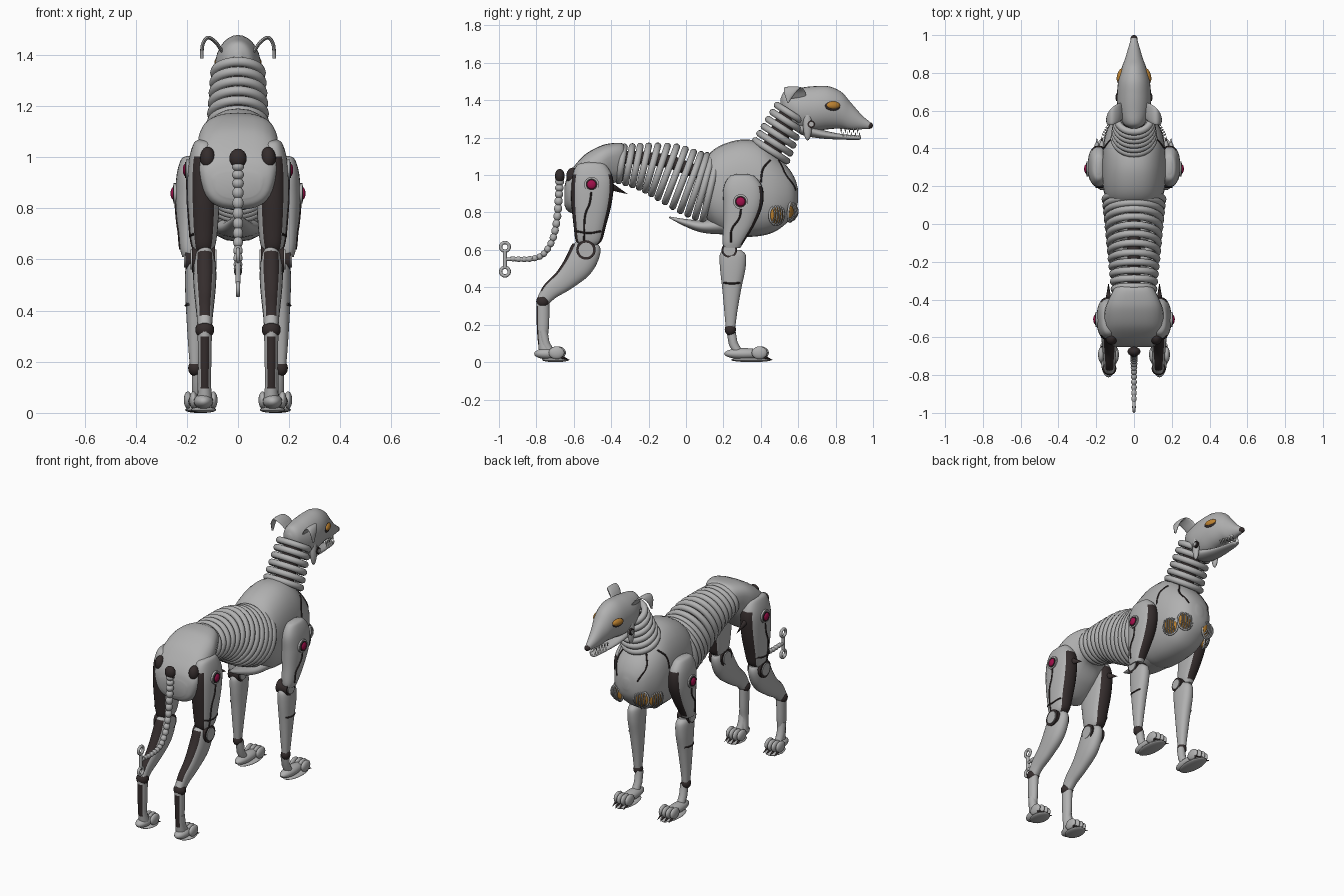
import bpy, bmesh, math
from mathutils import Vector, Matrix

if "Cube" in bpy.data.objects:
    bpy.data.objects.remove(bpy.data.objects["Cube"])


def material(name, colour):
    mat = bpy.data.materials.new(name)
    mat.use_nodes = True
    mat.diffuse_color = (*colour, 1)
    mat.node_tree.nodes["Principled BSDF"].inputs["Base Color"].default_value = (*colour, 1)
    return mat


MATERIALS = [material("grey metal", (0.44, 0.44, 0.44)),
             material("dark brown", (0.035, 0.026, 0.026)),
             material("amber", (0.5, 0.22, 0.03)),
             material("crimson", (0.36, 0.005, 0.07)),
             material("tooth white", (0.8, 0.8, 0.77))]
GREY, DARK, AMBER, RED, WHITE = range(5)
X, Y, Z = Vector((1, 0, 0)), Vector((0, 1, 0)), Vector((0, 0, 1))


def finish(name, bm, mirror=False):
    bmesh.ops.recalc_face_normals(bm, faces=bm.faces)
    for face in bm.faces:
        face.smooth = True
    mesh = bpy.data.meshes.new(name)
    bm.to_mesh(mesh)
    bm.free()
    mesh.set_sharp_from_angle(angle=math.radians(45))
    for mat in MATERIALS:
        mesh.materials.append(mat)
    obj = bpy.data.objects.new(name, mesh)
    bpy.context.collection.objects.link(obj)
    if mirror:
        obj.modifiers.new("Mirror", 'MIRROR').use_mirror_merge = False
    return obj


def spline(rows, steps=6):
    """Catmull-Rom curve through rows of any width."""
    p = [Vector(r) for r in rows]
    p = [2 * p[0] - p[1]] + p + [2 * p[-1] - p[-2]]
    out = []
    for a, b, c, d in zip(p, p[1:], p[2:], p[3:]):
        for k in range(steps):
            t = k / steps
            out.append(b + (c - a) * (t / 2) + (a * 2 - b * 5 + c * 4 - d) * (t * t / 2)
                       + (b * 3 - a - c * 3 + d) * (t ** 3 / 2))
    return out + [p[-2]]


def skin(bm, rings, closed=False, rule=None):
    """Join vertex rings with quads; rule(t, angle) gives the material."""
    rings = [[bm.verts.new(co) for co in ring] for ring in rings]
    n = len(rings[0])
    pairs = list(zip(rings, rings[1:])) + ([(rings[-1], rings[0])] if closed else [])
    for i, (a, b) in enumerate(pairs):
        for j in range(n):
            face = bm.faces.new((a[j], a[j - 1], b[j - 1], b[j]))
            if rule:
                face.material_index = rule(i / len(pairs), math.tau * (j - 0.5) / n)
    if not closed:
        bm.faces.new(rings[0])
        bm.faces.new(rings[-1])


def power(v, e):
    return math.copysign(abs(v) ** (2 / e), v)


def loft(name, rows, x=0, axis=None, side=X, e=2, taper=0, rule=None, mirror=False, n=28):
    """Rows are (y, z, half width, half depth) at sideways position x."""
    pts = spline(rows)
    centres = [Vector((x, p[0], p[1])) for p in pts]
    rings = []
    for i, (c, p) in enumerate(zip(centres, pts)):
        tangent = axis or centres[min(i + 1, len(pts) - 1)] - centres[max(i - 1, 0)]
        up = side.cross(tangent).normalized()
        ring = []
        for j in range(n):
            u, v = power(math.cos(math.tau * j / n), e), power(math.sin(math.tau * j / n), e)
            ring.append(c + side * (u * max(p[2], .003) * (1 + taper * v)) + up * (v * max(p[3], .003)))
        rings.append(ring)
    bm = bmesh.new()
    skin(bm, rings, rule=rule)
    return finish(name, bm, mirror)


def tube(bm, pts, r, closed=False, ref=X, mat=GREY, n=10):
    rings = []
    for i, p in enumerate(pts):
        q = pts[(i + 1) % len(pts)] if closed or i + 1 < len(pts) else p
        t = (q - pts[i - 1 if closed or i else 0]).normalized()
        a = t.cross(ref).normalized()
        b = t.cross(a)
        rings.append([p + (a * math.cos(k * math.tau / n) + b * math.sin(k * math.tau / n)) * r for k in range(n)])
    skin(bm, rings, closed, lambda t, angle: mat)


def ellipse(c, a, b, n=40):
    return [c + a * math.cos(k * math.tau / n) + b * math.sin(k * math.tau / n) for k in range(n)]


def blob(bm, c, radii, mat=GREY, rot=None, kind="ball"):
    """Ellipsoid, cylinder or cone placed along its local z."""
    m = Matrix.Translation(c) @ (rot.to_matrix().to_4x4() if rot else Matrix()) @ Matrix.Diagonal((*radii, 1))
    if kind == "ball":
        made = bmesh.ops.create_uvsphere(bm, u_segments=20, v_segments=12, radius=1, matrix=m)
    else:
        made = bmesh.ops.create_cone(bm, cap_ends=True, segments=24, radius1=1,
                                     radius2=0 if kind == "cone" else 1, depth=2, matrix=m)
    for face in {f for v in made["verts"] for f in v.link_faces}:
        face.material_index = mat


def seam(name, target, points, direction):
    """Thin dark line laid on the surface of a part."""
    bpy.context.view_layer.update()
    hits = [target.ray_cast(Vector(p) - direction, direction) for p in spline(points)]
    pts = [h[1] for h in hits if h[0]]
    if len(pts) > 2:
        bm = bmesh.new()
        tube(bm, pts, .005, ref=direction, mat=DARK, n=6)
        finish(name, bm, True)


def facing(direction):
    return direction.to_track_quat('Z', 'Y')


# Torso shells
chest = loft("chest", [(.09, .93, .1, .12), (.13, .93, .145, .19), (.2, .925, .165, .24), (.3, .93, .17, .26),
                       (.4, .925, .165, .25), (.48, .905, .15, .205), (.55, .895, .115, .14),
                       (.585, .89, .075, .085), (.6, .89, .02, .03)], axis=Y, e=2.3)
loft("breastbone_keel", [(.25, .74, .11, .06), (.1, .725, .075, .035), (0, .745, .04, .02), (-.09, .775, .004, .004)])
loft("rump", [(-.325, 1.07, .07, .07), (-.34, 1.07, .1, .1), (-.4, 1.06, .13, .11), (-.46, 1.015, .15, .14),
              (-.54, .96, .155, .15), (-.6, .92, .15, .125), (-.635, .9, .13, .09), (-.65, .89, .09, .05)],
     axis=Y, e=2.8, taper=.15)
seam("chest_seam", chest, [(.07, 0, 1.08), (.1, 0, 1.0), (.07, 0, .92)], -Y * 1.5)
seam("shoulder_seam", chest, [(0, .45, 1.08), (0, .41, 1.03), (0, .4, .96)], -X)

# Ribbed waist and its inner spine
top = spline([(-.33, 1.15), (-.2, 1.155), (-.05, 1.15), (.08, 1.11), (.17, 1.1)], 3)
bottom = spline([(-.36, .97), (-.25, .935), (-.15, .88), (-.03, .81), (.09, .76)], 3)
bm = bmesh.new()
for i, (a, b) in enumerate(zip(top, bottom)):
    a, b = Vector((0, *a)), Vector((0, *b))
    half = (a - b) / 2
    tube(bm, ellipse((a + b) / 2, X * (.105 + .004 * i), half), .019, True, X.cross(half).normalized())
finish("waist_rings", bm)
bm = bmesh.new()
tube(bm, [Vector((0, a[0] * .7 + b[0] * .3, a[1] * .7 + b[1] * .3)) for a, b in zip(top, bottom)], .035, mat=DARK)
finish("inner_spine", bm)

# Ringed neck
bm = bmesh.new()
low, high = Vector((0, .455, 1.13)), Vector((0, .565, 1.35))
tilt = Vector((0, .84, -.54))
tube(bm, [low, low.lerp(high, .5), high], .055, mat=DARK, n=20)
for i in range(6):
    tube(bm, ellipse(low.lerp(high, i / 5.5), X * (.105 - .003 * i), tilt * (.1 - .004 * i)),
         .019, True, X.cross(tilt))
finish("neck_rings", bm)

# Head
loft("skull", [(.505, 1.39, .015, .02), (.53, 1.38, .055, .07), (.6, 1.355, .085, .11), (.68, 1.355, .09, .12),
               (.76, 1.36, .083, .115), (.83, 1.347, .064, .098), (.88, 1.315, .046, .074),
               (.94, 1.283, .028, .038), (.985, 1.265, .015, .018)], axis=Y)
loft("lower_jaw", [(.58, 1.27, .03, .02), (.62, 1.25, .06, .035), (.72, 1.22, .052, .024), (.83, 1.205, .036, .015),
                   (.92, 1.2, .022, .012), (.935, 1.2, .008, .006)], axis=Y)
bm = bmesh.new()
blob(bm, (0, .982, 1.265), (.018, .018, .017), DARK)
finish("nose", bm)
bm = bmesh.new()
gaze = facing(Vector((1, .3, .25)))
blob(bm, (.07, .785, 1.372), (.045, .029, .012), DARK, gaze)
blob(bm, (.073, .787, 1.373), (.038, .021, .016), AMBER, gaze)
finish("eyes", bm, True)
bm = bmesh.new()
for i in range(5):
    y = .83 + .022 * i
    blob(bm, (.034 - .004 * i, y, 1.236), (.006, .006, .014), WHITE, facing(-Z), "cone")
    blob(bm, (.03 - .003 * i, y + .01, 1.22), (.005, .005, .014), WHITE, kind="cone")
finish("teeth", bm, True)
bm = bmesh.new()
blob(bm, (.072, .65, 1.27), (.024, .085, .018), GREY, facing(X))
blob(bm, (.088, .67, 1.272), (.02, .02, .006), DARK, facing(X), "cylinder")
blob(bm, (.092, .67, 1.272), (.012, .012, .006), GREY, facing(X), "cylinder")
finish("jaw_hinges", bm, True)
bm = bmesh.new()
ear = spline([(.06, .6, 1.41, .045), (.088, .585, 1.45, .05), (.118, .57, 1.467, .045),
              (.138, .555, 1.44, .03), (.142, .545, 1.385, .003)])
rings = []
for p, q in zip(ear, ear[1:] + ear[-1:]):
    t = Vector((q - p)[:3]) if q != p else -Z
    rings.append(ellipse(Vector(p[:3]), Y * p[3], t.cross(Y).normalized() * .007, 16))
skin(bm, rings)
finish("ears", bm, True)

# Chest vents with bulging grilles
bpy.context.view_layer.update()
bm = bmesh.new()
for direction, at in ((Vector((.35, 1, -.1)), (.06, .5, .81)), (Vector((1, .55, -.1)), (.1, .47, .79))):
    direction.normalize()
    _, c, _, _ = chest.ray_cast(Vector(at) + direction, -direction)
    rot = facing(direction)
    u, v = rot @ X, rot @ Y
    blob(bm, c, (.042, .052, .014), AMBER, rot)
    tube(bm, ellipse(c, u * .044, v * .054), .006, True, direction)
    for k in (-.028, -.014, 0, .014, .028):
        h = .052 * math.sqrt(1 - (k / .044) ** 2)
        tube(bm, [c + u * k + v * (h * math.sin(a)) + direction * (.03 * math.cos(a))
                  for a in (-1.5, -.9, -.3, .3, .9, 1.5)], .0045, ref=u, n=8)
finish("chest_vents", bm, True)


def edge_strip(start, stop, back, front):
    """Dark band down the back and/or front of a limb."""
    def rule(t, angle):
        s = math.sin(angle)
        return DARK if start < t < stop and ((back and s < -.75) or (front and s > .8)) else GREY
    return rule


# Hind legs
HIND, FORE = .135, .167
thigh = loft("thighs", [(-.5, 1.07, .015, .03), (-.505, 1.05, .04, .08), (-.5, .97, .06, .112), (-.505, .85, .063, .108),
                        (-.515, .72, .056, .085), (-.52, .65, .045, .07), (-.525, .62, .03, .04)],
             HIND, -Z, e=2.4, rule=edge_strip(.25, .92, True, True), mirror=True)
loft("hind_shins", [(-.525, .64, .03, .06), (-.535, .6, .042, .08), (-.575, .52, .045, .08), (-.65, .44, .038, .06),
                    (-.72, .385, .032, .048), (-.765, .33, .028, .035)],
     HIND - .005, e=2.3, rule=edge_strip(.15, .9, True, False), mirror=True)
loft("hind_pasterns", [(-.765, .32, .028, .035), (-.765, .2, .026, .033), (-.765, .12, .024, .028), (-.75, .05, .03, .035)],
     HIND - .005, -Z, rule=edge_strip(.05, .75, True, False), mirror=True)
seam("thigh_seam", thigh, [(0, -.505, .92), (0, -.515, .85), (0, -.54, .78), (0, -.545, .65)], -X)
seam("thigh_band", thigh, [(0, -.585, .7), (0, -.52, .69), (0, -.455, .7)], -X)

# Fore legs
shoulder = loft("shoulders", [(.3, 1.005, .012, .03), (.3, .99, .035, .07), (.305, .93, .052, .105), (.305, .84, .057, .105),
                              (.285, .74, .05, .085), (.255, .65, .04, .06), (.245, .61, .03, .045)],
                .188, -Z, e=2.4, rule=edge_strip(.3, .9, False, True), mirror=True)
forearm = loft("forearms", [(.245, .6, .028, .05), (.25, .57, .038, .07), (.25, .5, .04, .068), (.245, .4, .036, .052),
                            (.24, .28, .029, .036), (.238, .19, .022, .026)], FORE, -Z, e=2.3, mirror=True)
seam("shoulder_line", shoulder, [(0, .295, .83), (0, .285, .77), (0, .245, .71), (0, .24, .64)], -X)
seam("forearm_band", forearm, [(0, .2, .425), (0, .245, .42), (0, .29, .425)], -X)

# Joints, hip caps and spurs
bm = bmesh.new()
for x, y, z, r, w in ((HIND, -.535, .6, .052, .045), (FORE, .232, .6, .042, .038)):
    blob(bm, (x, y, z), (r, r, w), DARK, facing(X), "cylinder")
    blob(bm, (x, y, z), (r * .75, r * .75, w + .006), GREY, facing(X), "cylinder")
blob(bm, (HIND - .005, -.765, .325), (.037, .036, .036), DARK)
blob(bm, (FORE, .237, .175), (.028, .03, .032), DARK)
blob(bm, (.118, -.605, .995), (.03, .035, .045), DARK)
blob(bm, (HIND, -.36, .92), (.018, .022, .055), DARK, facing(Vector((0, 1, -.45))), "cone")
finish("leg_joints", bm, True)

# Side buttons
bm = bmesh.new()
for x, y, z in ((.196, -.505, .95), (.244, .292, .858)):
    blob(bm, (x, y, z), (.04, .04, .008), GREY, facing(X), "cylinder")
    blob(bm, (x + .004, y, z), (.031, .031, .007), DARK, facing(X), "cylinder")
    blob(bm, (x + .008, y, z), (.025, .025, .012), RED, facing(X))
finish("side_buttons", bm, True)


# Paws
def paw(name, x, ankle, heel, toe):
    bm = bmesh.new()
    mid, half = (heel + toe) / 2, (toe - heel) / 2
    blob(bm, (x, mid + .02, .012), (.05, half - .015, .012))
    blob(bm, (x, mid - .02, .045), (.038, half * .85, .03))
    tube(bm, [Vector((x, ankle, .17)), Vector((x, ankle + .012, .1)), Vector((x, ankle + .04, .05))], .024, n=14)
    for k in (-1.5, -.5, .5, 1.5):
        reach = toe - .05 - .008 * abs(k)
        blob(bm, (x + k * .026, reach, .05), (.016, .042, .034))
        blob(bm, (x + k * .026, reach + .045, .018), (.007, .007, .022), DARK, facing(Vector((0, 1, -.4))), "cone")
    finish(name, bm, True)


paw("fore_paws", FORE - .01, .24, .205, .455)
paw("hind_paws", HIND, -.765, -.805, -.63)

# Beaded tail with a wind-up key
bm = bmesh.new()
blob(bm, (0, -.675, .995), (.034, .026, .038), DARK)
path = [Vector((0, *p)) for p in spline([(-.675, .98), (-.68, .88), (-.69, .76), (-.715, .65), (-.77, .57),
                                         (-.85, .55), (-.94, .553)], 3)]
tube(bm, path, .012)
for i, (a, b) in enumerate(zip(path, path[1:])):
    r = .024 - .0006 * i
    blob(bm, (a + b) / 2, (r, r, (b - a).length * .62), GREY, facing(b - a))
finish("tail", bm)
bm = bmesh.new()
hub = Vector((0, -.968, .55))
tube(bm, [hub + Y * .05, hub], .009)
tube(bm, [hub - Z * .045, hub + Z * .045], .011)
for s in (-1, 1):
    tube(bm, ellipse(hub + Z * (.066 * s), Y * .023, Z * .023, 24), .009, True)
finish("winding_key", bm)
